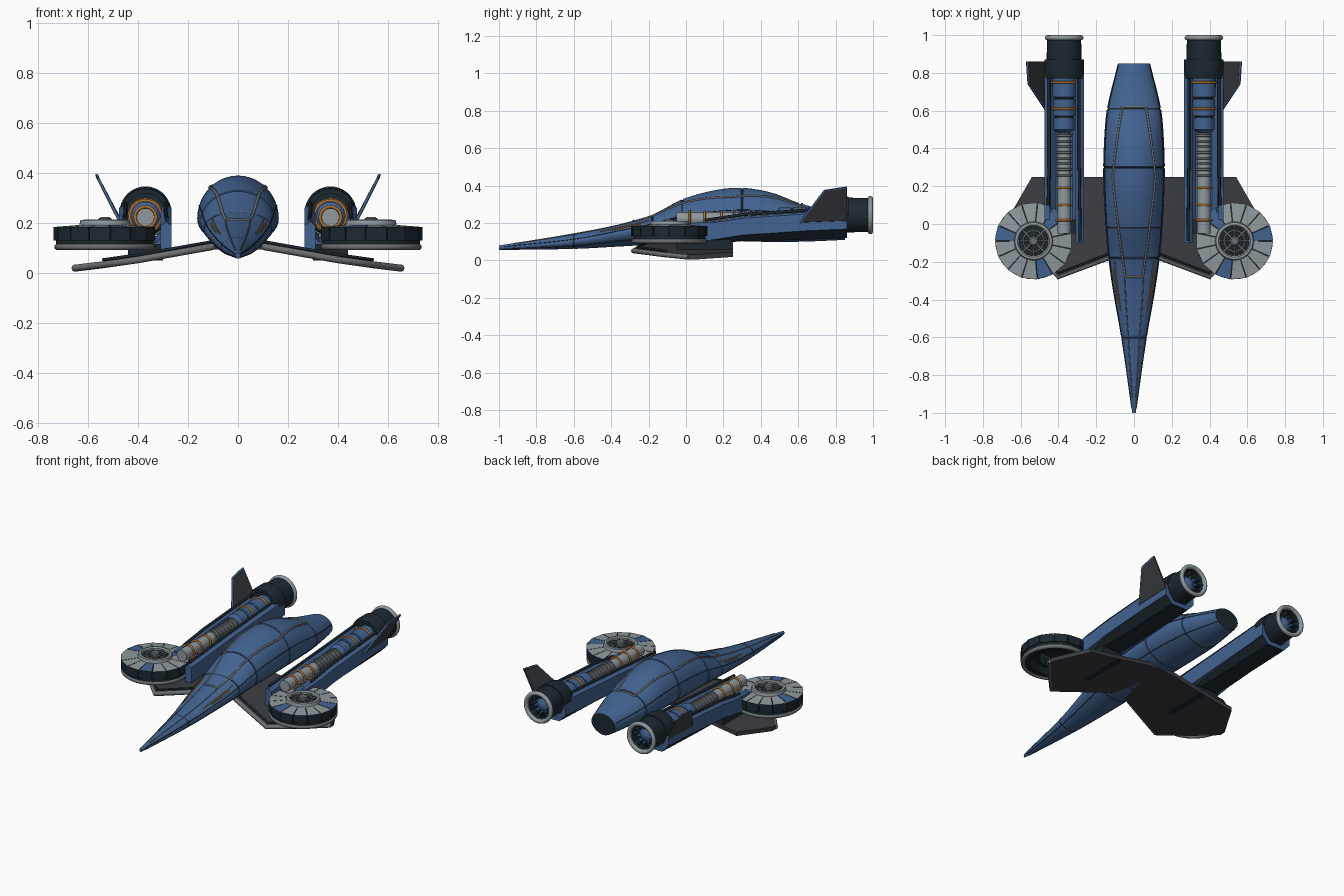
import bpy, bmesh
from math import sin, cos, pi, radians
from mathutils import Vector

if "Cube" in bpy.data.objects:
    bpy.data.objects.remove(bpy.data.objects["Cube"])


def material(name, r, g, b):
    m = bpy.data.materials.new(name)
    m.use_nodes = True
    m.diffuse_color = (r, g, b, 1)
    m.node_tree.nodes["Principled BSDF"].inputs["Base Color"].default_value = (r, g, b, 1)
    return m


BLUE, NAVY, LIGHT, TRIM, DARK, ORANGE = range(6)
MATS = [material("hull blue", .055, .125, .28), material("dark navy", .012, .022, .03),
        material("light grey", .28, .32, .34), material("trim grey", .15, .16, .17),
        material("wing charcoal", .045, .046, .055), material("copper orange", .45, .17, .03)]


def finish(name, bm, mirror, angle=35):
    bmesh.ops.remove_doubles(bm, verts=bm.verts, dist=.0001)
    bmesh.ops.recalc_face_normals(bm, faces=bm.faces)
    me = bpy.data.meshes.new(name)
    bm.to_mesh(me)
    bm.free()
    ob = bpy.data.objects.new(name, me)
    bpy.context.collection.objects.link(ob)
    for m in MATS:
        me.materials.append(m)
    bpy.ops.object.select_all(action='DESELECT')
    ob.select_set(True)
    bpy.context.view_layer.objects.active = ob
    bpy.ops.object.shade_smooth_by_angle(angle=radians(angle))
    if mirror:
        ob.modifiers.new("Mirror", 'MIRROR').use_mirror_merge = False
    return ob


def skin(bm, loops, mat, caps=True):
    """Bridge matching loops; mat is an index or a rule taking the row number."""
    rule = mat if callable(mat) else lambda row: mat
    rings = [[bm.verts.new(p) for p in loop] for loop in loops]
    n = len(rings[0])
    for row, (a, b) in enumerate(zip(rings, rings[1:])):
        for i in range(n):
            j = (i + 1) % n
            bm.faces.new((a[i], a[j], b[j], b[i])).material_index = rule(row)
    if caps:
        bm.faces.new(rings[0]).material_index = rule(0)
        bm.faces.new(rings[-1]).material_index = rule(len(loops) - 1)


def loft(name, loops, mat, mirror=True, caps=True):
    bm = bmesh.new()
    skin(bm, loops, mat, caps)
    return finish(name, bm, mirror)


def lathe(name, centre, axis, profile, mat, seg=32):
    """Turn (distance along axis, radius) points about an axis."""
    c = Vector(centre)
    loops = []
    for d, r in profile:
        ring = [(r * cos(2 * pi * i / seg), r * sin(2 * pi * i / seg)) for i in range(seg)]
        loops.append([c + (Vector((u, d, v)) if axis == 'Y' else Vector((u, v, d))) for u, v in ring])
    return loft(name, loops, mat, caps=False)


def torus(name, centre, axis, radius, thick, mat):
    prof = [(thick * sin(pi * k / 6), radius + thick * cos(pi * k / 6)) for k in range(13)]
    return lathe(name, centre, axis, prof, mat, 40)


def tubes(name, paths, radius, mat, mirror=True):
    cu = bpy.data.curves.new(name, 'CURVE')
    cu.dimensions = '3D'
    cu.bevel_depth, cu.bevel_resolution, cu.use_fill_caps = radius, 2, True
    for path in paths:
        s = cu.splines.new('POLY')
        s.points.add(len(path) - 1)
        for p, co in zip(s.points, path):
            p.co = (*co, 1)
    cu.materials.append(MATS[mat])
    ob = bpy.data.objects.new(name, cu)
    bpy.context.collection.objects.link(ob)
    if mirror:
        ob.modifiers.new("Mirror", 'MIRROR').use_mirror_merge = False


# Fuselage stations: y, half width, bottom, widest height, top
STATIONS = [(-1, .009, .056, .068, .08), (-.6, .068, .062, .1, .145), (-.35, .112, .075, .145, .195),
            (-.18, .136, .085, .175, .245), (0, .152, .095, .2, .335), (.25, .163, .1, .215, .388),
            (.45, .158, .1, .217, .365), (.61, .143, .1, .21, .305), (.85, .085, .11, .18, .245)]


def station(y):
    k = max(i for i in range(len(STATIONS) - 1) if STATIONS[i][0] <= y)
    a, b = STATIONS[k], STATIONS[k + 1]
    p, q = STATIONS[max(k - 1, 0)], STATIONS[min(k + 2, len(STATIONS) - 1)]
    h = b[0] - a[0]
    f = (y - a[0]) / h
    out = []
    for c in range(1, 5):
        m0, m1 = h * (b[c] - p[c]) / (b[0] - p[0]), h * (q[c] - a[c]) / (q[0] - a[0])
        out.append((2*f**3 - 3*f**2 + 1) * a[c] + (f**3 - 2*f**2 + f) * m0
                   + (3*f**2 - 2*f**3) * b[c] + (f**3 - f**2) * m1)
    return out


def hull(y, deg, scale=1):
    hw, bot, mid, top = station(y)
    c, s = cos(radians(deg)), sin(radians(deg))
    x = hw * (abs(c) ** (1 if s >= 0 else 1.25)) * (1 if c >= 0 else -1)
    return Vector((x * scale, y, mid + scale * s * ((top - mid) if s > 0 else (mid - bot))))


# Fuselage skin with recessed dark seams
SEAMS = (-.6, -.18, -.02, .3, .61)
rows = [(-1 + 1.85 * i / 40, 1) for i in range(41)]
rows = [r for r in rows if all(abs(r[0] - s) > .012 for s in SEAMS)]
for s in SEAMS:
    rows += [(s - .005, 1), (s - .003, .97), (s + .003, .97), (s + .005, 1)]
rows.sort()
rows.append((.85, .85))
hull_loops = [[hull(y, 7.5 * i, k) for i in range(48)] for y, k in rows]
loft("fuselage", hull_loops,
     lambda r: NAVY if r >= len(rows) - 2 or (rows[r][1] < 1 and rows[r + 1][1] < 1) else BLUE,
     mirror=False)


def along(y0, y1, d0, d1, n=16):
    return [hull(y0 + (y1 - y0) * i / n, d0 + (d1 - d0) * i / n) for i in range(n + 1)]


# Lines lying on the hull
tubes("hull_seams", [along(-.97, .84, 18, 18, 40), along(-.97, .84, -35, -35, 40)], .0022, NAVY)
tubes("canopy_trim", [along(-.28, 0, 68, 56) + along(0, .25, 56, 46) + along(.25, .62, 46, 64)], .006, TRIM)
tubes("canopy_end_trim", [[hull(y, a + (180 - 2 * a) * i / 10) for i in range(11)]
                          for y, a in ((-.28, 68), (.62, 64))], .006, TRIM, False)
tubes("nose_trim", [along(-.92, -.28, 60, 66)], .003, TRIM)
tubes("nose_glow_strips", [along(-.46, -.2, 40, 40), along(-.4, -.24, 32, 32)], .003, ORANGE)

# Wings: x, leading edge y, trailing edge y, height
WING = [(0, -.14, .25, .11), (.1, -.165, .25, .105), (.4, -.28, .25, .052),
        (.54, -.125, .25, .032), (.655, .015, .05, .018)]
loft("wing", [[(x, a, z - .013), (x, b, z - .013), (x, b, z + .013), (x, a, z + .013)]
              for x, a, b, z in WING], DARK)
tubes("wing_leading_edge", [[(x, a, z) for x, a, b, z in WING[1:]]], .014, TRIM)
tubes("wing_edge_tube", [[(x, a + .02, z + .02) for x, a, b, z in WING[1:4]]], .006, NAVY)
loft("wing_pylon", [[(x, y, z) for x, y in ((.3, -.05), (.44, -.05), (.44, .24), (.3, .24))]
                    for z in (.05, .115)], NAVY)

# Engine nacelles: open trough with dark belly and blue side walls
CX, PZ = .37, .222
HALF = [(.105, 0), (.105, -.06), (.06, -.1)]


def trough(y, top, floor, grow=0):
    k = (top - floor) / .1
    outer = [(u + grow, top + v * k) for u, v in HALF]
    inner = [(u * .72, top + v * k * .78) for u, v in HALF]
    side = outer + [(-u, v) for u, v in reversed(outer)]
    side += [(-u, v) for u, v in inner] + [(u, v) for u, v in reversed(inner)]
    return [(CX + u, y, v) for u, v in side]


nacelle = loft("nacelle_trough", [trough(.02, .2, .1), trough(.45, .22, .105), trough(.86, .24, .12)], BLUE)
for f in nacelle.data.polygons:
    if f.normal.z < -.3:
        f.material_index = NAVY
loft("inner_rail", [[(CX - .105 + u, y, top - .05 + v) for u, v in ((0, -.06), (.045, -.06), (.045, .035), (.025, .055), (0, .04))]
                    for y, top in ((-.1, .2), (.3, .235), (.8, .27))], BLUE)
loft("outer_rail", [[(CX + .105 - u, y, top - .05 + v) for u, v in ((0, -.05), (.035, -.05), (.035, .035), (.02, .05), (0, .04))]
                    for y, top in ((.08, .2), (.3, .235), (.8, .27))], BLUE)
tubes("rail_pipes", [[(CX - .085, -.09, .215), (CX - .08, .3, .245), (CX - .08, .8, .28)],
                     [(CX + .085, .1, .215), (CX + .08, .3, .245), (CX + .08, .8, .28)]], .008, NAVY)

# Inner pipe: plain grey front, ribbed middle, blue chamber at the rear
lathe("feed_pipe", (CX, 0, PZ), 'Y', [(-.05, 0), (-.05, .036), (.25, .036), (.49, .036), (.49, 0)], LIGHT, 20)
for i in range(8):
    y = .25 + .03 * i
    lathe("pipe_rib", (CX, y, PZ), 'Y', [(0, .03), (.003, .044), (.014, .044), (.017, .03)], TRIM, 20)
lathe("rear_chamber", (CX, 0, PZ + .005), 'Y',
      [(.48, .03), (.5, .056), (.56, .056), (.562, .05), (.57, .05), (.572, .06), (.66, .06), (.662, .052),
       (.67, .052), (.672, .062), (.8, .064)], lambda r: NAVY if r in (3, 7) else BLUE, 24)
for y, r in ((.02, .042), (.1, .04), (.19, .042), (.61, .062), (.75, .066)):
    torus("copper_band", (CX, y, PZ + (.005 if y > .5 else 0)), 'Y', r, .006, ORANGE)

# Rear housing and nozzle
NZ = .243
arch = [(r * cos(pi * i / 16), r * sin(pi * i / 16)) for r, rng in ((.105, range(17)), (.085, range(16, -1, -1)))
        for i in rng]
loft("housing_arch", [[(CX + u * k, y, NZ - .005 + v * k) for u, v in arch] for y, k in ((.77, .93), (.8, 1), (.87, 1))], NAVY)
lathe("nozzle", (CX, 0, NZ), 'Y', [(.8, 0), (.8, .088), (.83, .094), (.98, .09), (.98, .076), (.93, .074), (.93, 0)],
      lambda r: BLUE if r == 5 else NAVY)
torus("nozzle_rim", (CX, .986, NZ), 'Y', .089, .0135, LIGHT)
lathe("nozzle_cone", (CX, 0, NZ), 'Y', [(.93, .045), (.945, .04), (.96, .015), (.962, 0)], BLUE, 20)
bm = bmesh.new()
for i in range(12):
    a = 2 * pi * i / 12
    skin(bm, [[(CX + r * cos(a + s), y, NZ + r * sin(a + s)) for r, s in ((.05, -.08), (.078, -.1), (.078, .1), (.05, .08))]
              for y in (.925, .965)], NAVY)
finish("nozzle_teeth", bm, True)

# Tail fins
fin = [(.47, .61, .2), (.557, .74, .372), (.565, .86, .39), (.47, .86, .21)]
loft("tail_fin", [[(x + d, y, z + d * .5) for x, y, z in fin] for d in (-.007, .007)], DARK)
tubes("fin_edge", [fin[:3]], .006, BLUE)

# Segmented side rings
RX, RY = .532, -.09
bm = bmesh.new()
for i in range(15):
    a, h = radians(12 + 24 * i), radians(11.4)
    quad = [(.098, -h), (.205, -h), (.205, h), (.098, h)]
    lo, hi = ([(RX + r * cos(a + s), RY + r * sin(a + s), z + slope * (.205 - r)) for r, s in quad]
              for z, slope in ((.13, 0), (.183, .08)))
    skin(bm, [lo, hi], NAVY)
    bm.faces.ensure_lookup_table()
    bm.faces[-1].material_index = BLUE if i % 5 == 0 else LIGHT
finish("ring_segments", bm, True)
lathe("ring_core", (RX, RY, 0), 'Z', [(.1, .15), (.1, .195), (.175, .195), (.175, .105), (.14, .105), (.1, .15)], NAVY, 30)
torus("lower_ring", (RX, RY, .103), 'Z', .19, .0125, TRIM)

# Fan wheel in each ring
lathe("wheel_rim", (RX, RY, 0), 'Z', [(.185, .078), (.205, .078), (.212, .085), (.21, .098), (.185, .104), (.185, .078)], LIGHT, 40)
lathe("wheel_disc", (RX, RY, 0), 'Z', [(.18, 0), (.18, .08), (.192, .08), (.192, 0)], NAVY)
lathe("wheel_hub", (RX, RY, 0), 'Z', [(.19, .026), (.216, .026), (.222, .018), (.222, 0)], TRIM, 20)
tubes("wheel_spokes", [[(RX + r * cos(pi * i / 4), RY + r * sin(pi * i / 4), .2) for r in (.02, .08)]
                       for i in range(8)], .005, TRIM)
torus("wheel_inner_ring", (RX, RY, .198), 'Z', .055, .005, TRIM)
